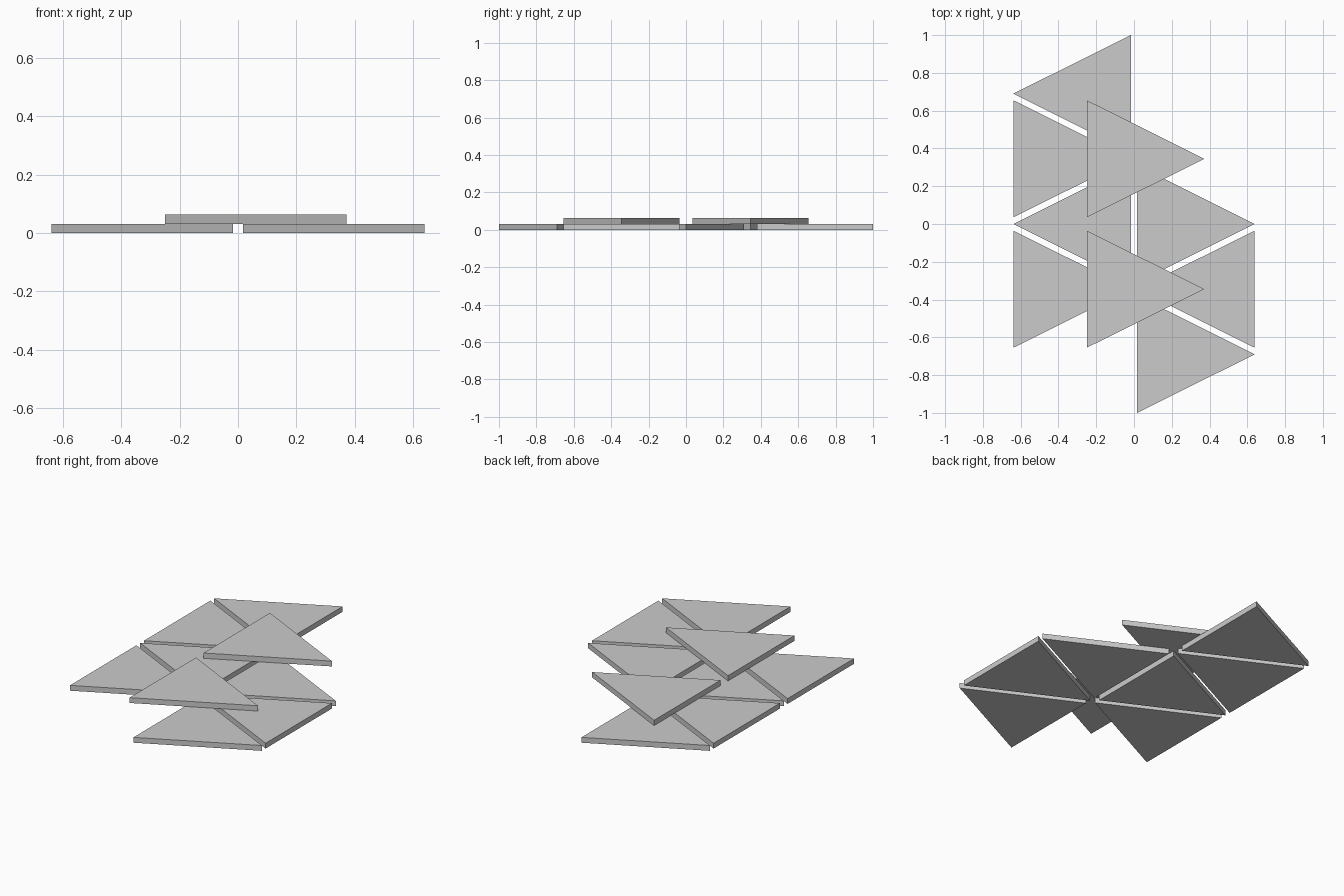
import bpy
import bmesh

if "Cube" in bpy.data.objects:
    bpy.data.objects.remove(bpy.data.objects["Cube"])

SIZE_X = 0.622   # base to apex
HALF = 0.31      # half of the base edge
PITCH = 0.345    # spacing of tile rows along y
THICK = 0.0315


def tile(name, base_x, row, direction, layer=0):
    """Triangular slab: base edge at base_x, apex pointing along +x or -x."""
    y = row * PITCH
    z = layer * THICK
    bm = bmesh.new()
    points = [(base_x, y - HALF, z), (base_x + direction * SIZE_X, y, z), (base_x, y + HALF, z)]
    face = bm.faces.new([bm.verts.new(p) for p in points])
    ext = bmesh.ops.extrude_face_region(bm, geom=[face])
    top = [v for v in ext["geom"] if isinstance(v, bmesh.types.BMVert)]
    bmesh.ops.translate(bm, verts=top, vec=(0, 0, THICK))
    bmesh.ops.recalc_face_normals(bm, faces=bm.faces)
    mesh = bpy.data.meshes.new(name)
    bm.to_mesh(mesh)
    bm.free()
    obj = bpy.data.objects.new(name, mesh)
    bpy.context.collection.objects.link(obj)


# Left column of the floor layer, alternating directions
for row in (2, 1, 0, -1):
    if row % 2 == 0:
        tile("left_tile", -0.017, row, -1)
    else:
        tile("left_tile", -0.639, row, 1)

# Right column of the floor layer, opposite alternation
for row in (0, -1, -2):
    if row % 2 == 0:
        tile("right_tile", 0.017, row, 1)
    else:
        tile("right_tile", 0.639, row, -1)

# Two tiles stacked on top
for row in (1, -1):
    tile("upper_tile", -0.25, row, 1, layer=1)
